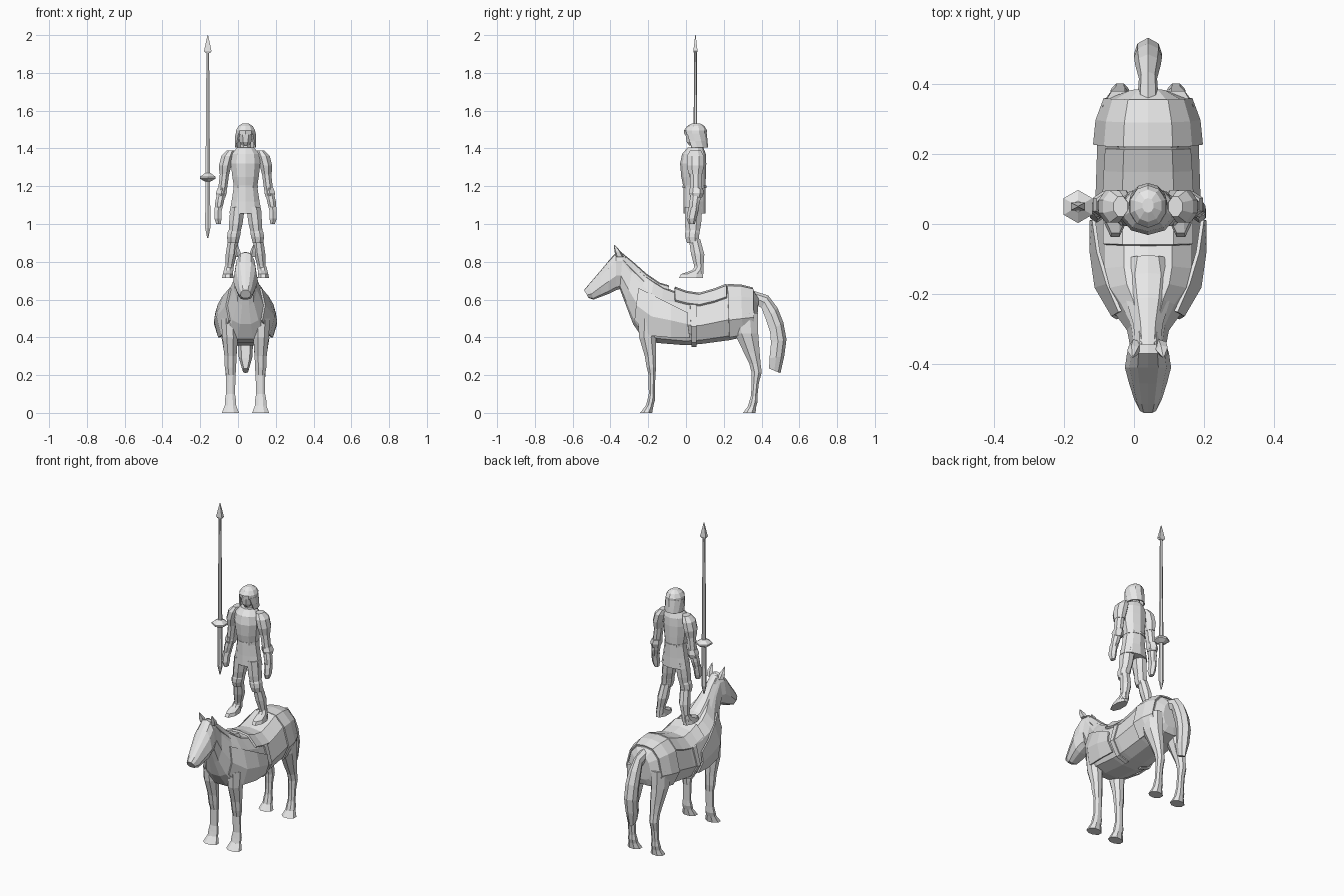
import bpy, bmesh, math

CX = 0.04  # centre line of horse and rider
GREY = bpy.data.materials.new("plain grey")
GREY.diffuse_color = (0.8, 0.8, 0.8, 1)


def loft(name, rings, closed=True, thick=0.0):
    """Skin a list of equal-length rings; closed rings get end caps."""
    bm = bmesh.new()
    vs = [[bm.verts.new(p) for p in r] for r in rings]
    n = len(rings[0])
    for a, b in zip(vs, vs[1:]):
        for i in range(n if closed else n - 1):
            j = (i + 1) % n
            bm.faces.new((a[i], a[j], b[j], b[i]))
    if closed:
        bm.faces.new(vs[0])
        bm.faces.new(vs[-1])
    bmesh.ops.recalc_face_normals(bm, faces=bm.faces)
    me = bpy.data.meshes.new(name)
    bm.to_mesh(me)
    bm.free()
    me.materials.append(GREY)
    ob = bpy.data.objects.new(name, me)
    bpy.context.collection.objects.link(ob)
    if thick:
        m = ob.modifiers.new("thickness", "SOLIDIFY")
        m.thickness = thick
        m.offset = 0
    return ob


def column(name, secs, n=8, s=1, cx=CX):
    """Upright loft from sections (x offset, y, z, x radius, y radius)."""
    rings = []
    for ox, y, z, rx, ry in secs:
        ang = [2 * math.pi * (i + 0.5) / n for i in range(n)]
        k = 1 / math.cos(math.pi / n)
        rings.append([(cx + s * ox + rx * k * math.cos(a), y + ry * k * math.sin(a), z) for a in ang])
    return loft(name, rings)


# Half cross-section: (share of half width, share of height)
BODY = [(0, 1), (.45, .97), (.8, .78), (1, .38), (.72, .08), (.3, 0)]


def section(ty, tz, by, bz, hw, grow=0.0, half=BODY):
    """Ring spanning a top and bottom point in the side plane."""
    d = math.hypot(ty - by, tz - bz)
    g = grow / d
    pts = []
    for w, h in half[::-1] + [(-w, h) for w, h in half[1:]]:
        h = h * (1 + 2 * g) - g
        pts.append((CX + w * (hw + grow), by + (ty - by) * h, bz + (tz - bz) * h))
    return pts


# --- Horse body, neck and head in one skin ---
TRUNK = [
    (.385, .61, .375, .46, .06), (.355, .652, .36, .42, .115), (.29, .668, .30, .40, .138),
    (.22, .67, .23, .385, .145), (.07, .622, .08, .365, .15), (-.05, .64, 0, .358, .153),
    (-.12, .668, -.15, .37, .153), (-.17, .70, -.225, .39, .135), (-.215, .73, -.28, .47, .095),
    (-.28, .785, -.318, .57, .06), (-.335, .845, -.35, .655, .052), (-.37, .85, -.37, .65, .06),
    (-.41, .805, -.41, .63, .066), (-.455, .75, -.45, .615, .055),
    (-.515, .68, -.49, .60, .04), (-.54, .65, -.515, .608, .028)]
loft("horse_body", [section(*t) for t in TRUNK])

# Neck plate over the mane
TOP = [(0, 1), (.5, .9), (1, .35), (.75, 0)]
loft("neck_plate", [section(*t, half=TOP) for t in [
    (-.345, .853, -.34, .80, .035), (-.28, .80, -.285, .735, .043),
    (-.21, .738, -.225, .67, .062), (-.14, .69, -.17, .63, .075), (-.09, .675, -.10, .62, .06)]])

# Rump cover, saddle, chest cover: raised shells
DRAPE = BODY[:5]
SEAT = BODY[:3]
loft("rump_cover", [section(*t, grow=.008, half=DRAPE) for t in [
    TRUNK[1], TRUNK[2], TRUNK[3]]], closed=False, thick=.008)
loft("saddle", [section(*t, grow=.008, half=SEAT) for t in [
    (.215, .67, .22, .385, .14), (.15, .645, .16, .37, .145), TRUNK[4],
    (0, .633, .03, .36, .148), (-.06, .655, -.05, .36, .148)]], closed=False, thick=.012)
loft("girth_strap", [section(*t, grow=.006) for t in [
    (.055, .622, .055, .36, .15), (.02, .625, .03, .358, .151)]], closed=False, thick=.008)
# Chest cover sweeps from the lower flank up to the front of the neck
for s in (1, -1):
    loft("chest_cover", [[(CX + s * x, y, z) for x, y, z in r] for r in [
        [(.155, .01, .53), (.162, .01, .47), (.135, .02, .40)],
        [(.142, -.08, .575), (.162, -.08, .49), (.14, -.08, .40)],
        [(.115, -.17, .62), (.148, -.18, .51), (.125, -.19, .41)],
        [(.08, -.25, .66), (.10, -.262, .57), (.085, -.27, .49)]]], closed=False, thick=.01)

# Ears
for s in (1, -1):
    column("ear", [(.036, -.35, .825, .016, .018), (.042, -.362, .855, .014, .014),
                   (.044, -.38, .89, .002, .002)], 5, s)

# Horse legs
for s in (1, -1):
    column("horse_front_leg", [
        (.085, -.195, .50, .045, .06), (.082, -.203, .40, .041, .045), (.08, -.188, .30, .032, .030),
        (.08, -.183, .24, .030, .025), (.078, -.180, .20, .025, .018), (.08, -.181, .10, .024, .016),
        (.08, -.185, .065, .030, .020), (.08, -.192, .04, .030, .020), (.08, -.211, 0, .045, .032)], 8, s)
    column("horse_hind_leg", [
        (.085, .305, .53, .045, .075), (.085, .32, .42, .045, .062), (.08, .348, .32, .034, .042),
        (.08, .365, .26, .027, .030), (.08, .374, .215, .026, .027), (.08, .367, .16, .022, .019),
        (.08, .361, .09, .022, .017), (.08, .357, .06, .027, .022), (.08, .35, .035, .028, .022),
        (.08, .335, 0, .042, .033)], 8, s)

# Tail
HAIR = [(0, 1), (.75, .8), (1, .45), (.6, 0)]
loft("tail", [section(*t, half=HAIR) for t in [
    (.36, .645, .36, .58, .03), (.435, .622, .40, .555, .026), (.485, .555, .425, .49, .036),
    (.515, .48, .445, .43, .04), (.532, .39, .45, .37, .04), (.52, .30, .442, .29, .036),
    (.50, .21, .44, .235, .016)]])

# --- Rider torso and skirt ---
column("breastplate", [
    (0, .045, 1.185, .060, .054), (0, .040, 1.25, .070, .062), (0, .038, 1.32, .078, .066),
    (0, .042, 1.37, .072, .060), (0, .05, 1.405, .045, .040)], 10)
column("armour_skirt", [
    (0, .045, 1.055, .086, .056), (0, .045, 1.12, .074, .055), (0, .045, 1.20, .062, .056)], 10)
column("waist_belt", [(0, .045, 1.19, .065, .060), (0, .045, 1.205, .065, .060)], 10)
column("neck", [(0, .055, 1.38, .028, .028), (0, .055, 1.45, .028, .028)])

# --- Head and open helmet ---
column("face", [(0, .035, 1.415, .018, .018), (0, .038, 1.435, .031, .035),
                (0, .042, 1.47, .038, .044), (0, .045, 1.505, .036, .042)])
column("helmet_dome", [(0, .05, 1.475, .052, .056), (0, .05, 1.495, .051, .058),
                       (0, .052, 1.518, .038, .044), (0, .053, 1.533, .016, .02)], 10)


def wrap(rx, ry, y, z, a0=-50, a1=230, n=9):
    """Arc open toward the front."""
    out = []
    for i in range(n):
        a = math.radians(a0 + (a1 - a0) * i / (n - 1))
        out.append((CX + rx * math.cos(a), y + ry * math.sin(a), z))
    return out


loft("helmet_guard", [wrap(.052, .058, .055, 1.405, -25, 205), wrap(.052, .056, .054, 1.44, -38, 218),
                      wrap(.052, .056, .05, 1.48, -50, 230)], closed=False, thick=.008)

# --- Rider limbs, mirrored about the centre line ---
for s in (1, -1):
    column("shoulder_plate", [
        (.112, .05, 1.265, .026, .036), (.108, .05, 1.31, .033, .046),
        (.095, .05, 1.36, .033, .045), (.078, .05, 1.39, .020, .028)], 8, s)
    column("upper_arm", [
        (.126, .052, 1.15, .023, .028), (.117, .052, 1.22, .024, .030), (.105, .05, 1.32, .025, .032)], 8, s)
    column("elbow_guard", [
        (.13, .055, 1.14, .022, .026), (.128, .055, 1.165, .029, .034), (.123, .055, 1.19, .024, .030)], 6, s)
    column("forearm", [
        (.145, .04, 1.07, .018, .020), (.137, .047, 1.12, .023, .028), (.127, .052, 1.17, .022, .026)], 8, s)
    column("hand", [
        (.143, .03, 1.0, .012, .014), (.146, .03, 1.03, .019, .023), (.146, .037, 1.065, .018, .024),
        (.142, .042, 1.09, .021, .023)], 6, s)
    column("thigh", [
        (.060, .035, .94, .029, .034), (.052, .037, 1.0, .036, .043), (.042, .04, 1.09, .038, .046)], 8, s)
    column("knee_guard", [
        (.066, .036, .90, .028, .031), (.064, .032, .93, .034, .036), (.060, .034, .955, .035, .038),
        (.058, .036, .97, .030, .034)], 8, s)
    column("shin", [
        (.09, .07, .735, .023, .024), (.084, .068, .78, .022, .025), (.075, .062, .84, .030, .035),
        (.066, .045, .92, .027, .030)], 8, s)
    column("foot", [
        (.094, .027, .715, .030, .064), (.093, .032, .735, .027, .058),
        (.091, .062, .755, .024, .030), (.09, .07, .775, .021, .022)], 8, s)

# --- Lance: shaft, hand guard and point ---
LX, LY = -.16, .05
column("lance_shaft", [
    (0, LY, .925, .003, .003), (0, LY, .98, .014, .011), (0, LY, 1.24, .012, .010),
    (0, LY, 1.92, .007, .006)], 6, cx=LX)
column("lance_guard", [
    (0, LY, 1.225, .016, .016), (0, LY, 1.24, .041, .041), (0, LY, 1.25, .041, .041),
    (0, LY, 1.27, .014, .014)], 6, cx=LX)
column("lance_point", [
    (0, LY, 1.905, .012, .008), (0, LY, 1.915, .020, .011), (0, LY, 2.0, .0015, .0015)], 4, cx=LX)
